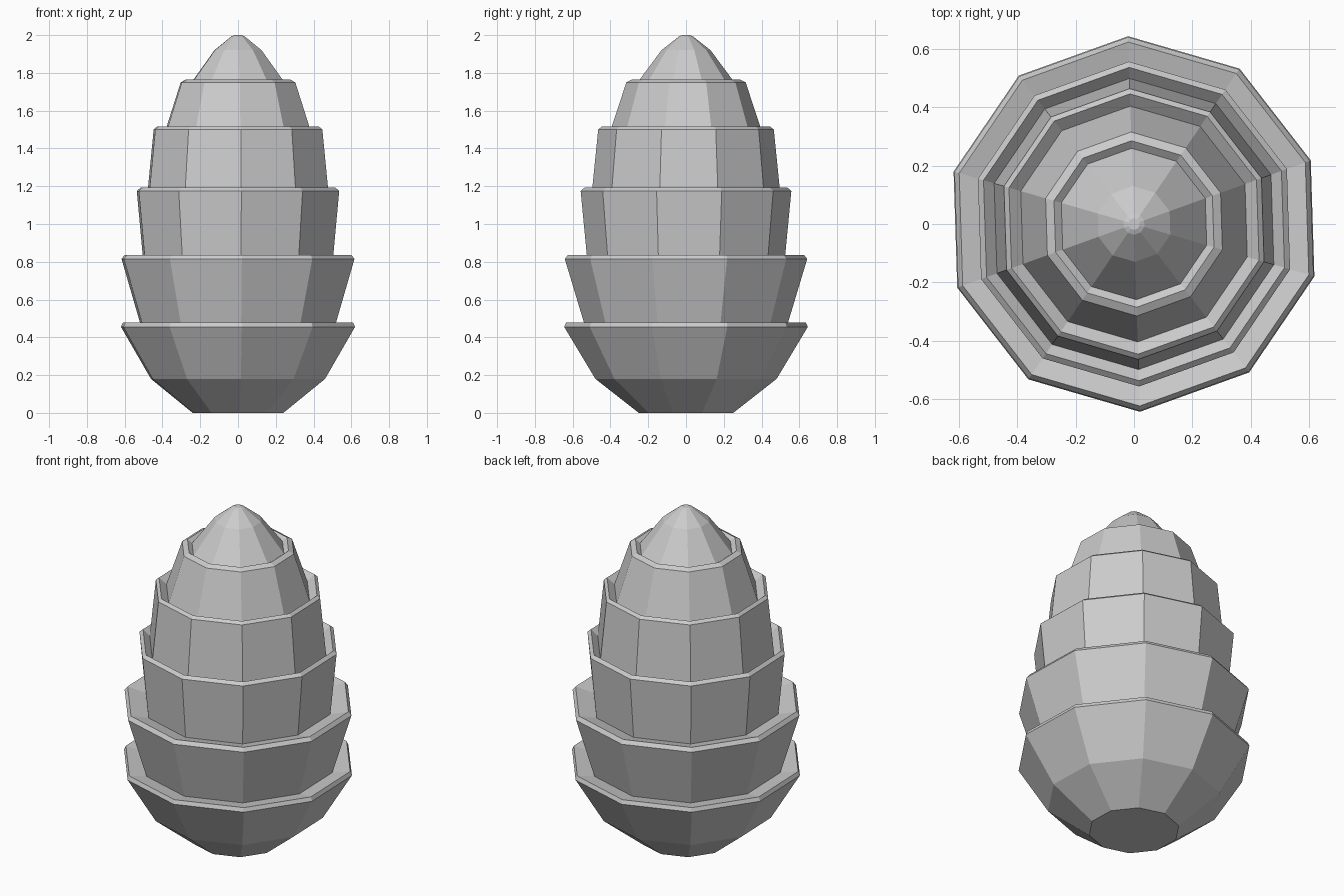
import bpy, bmesh, math

if "Cube" in bpy.data.objects:
    bpy.data.objects.remove(bpy.data.objects["Cube"])

SIDES = 10
TURN = math.radians(19.8)


def lathe(name, profile, cap_bottom=False, cap_top=False):
    """Ten-sided flat-shaded shell from a bottom-to-top list of (radius, z)."""
    bm = bmesh.new()
    rings = []
    for r, z in profile:
        rings.append([bm.verts.new((r * math.cos(TURN + math.tau * i / SIDES),
                                    r * math.sin(TURN + math.tau * i / SIDES), z))
                      for i in range(SIDES)])
    for a, b in zip(rings, rings[1:]):
        for i in range(SIDES):
            j = (i + 1) % SIDES
            bm.faces.new((a[i], a[j], b[j], b[i]))
    if cap_bottom:
        bm.faces.new(rings[0][::-1])
    if cap_top:
        bm.faces.new(rings[-1])
    mesh = bpy.data.meshes.new(name)
    bm.to_mesh(mesh)
    bm.free()
    obj = bpy.data.objects.new(name, mesh)
    bpy.context.collection.objects.link(obj)
    return obj


# Wall of each tier; the last point is the outer edge of its rim
walls = [
    [(0.25, 0.0), (0.48, 0.18), (0.645, 0.455)],
    [(0.535, 0.46), (0.642, 0.815)],
    [(0.523, 0.81), (0.558, 1.175)],
    [(0.50, 1.155), (0.465, 1.50)],
    [(0.405, 1.48), (0.316, 1.75)],
    [(0.26, 1.745), (0.13, 1.92), (0.037, 1.993), (0.02, 2.0)],
]
# Crest of each rim, from which the surface dips in to the next tier
crests = [(0.635, 0.478), (0.625, 0.837), (0.538, 1.192), (0.447, 1.515), (0.286, 1.765)]

# Stacked tiers with bevelled rims and a shallow groove behind each rim
for n, crest in enumerate(crests):
    tier = walls[n] + [crest, walls[n + 1][0]]
    lathe(f"tier_{n + 1}", tier, cap_bottom=(n == 0))

# Rounded pointed tip
lathe("tip", walls[-1], cap_top=True)
